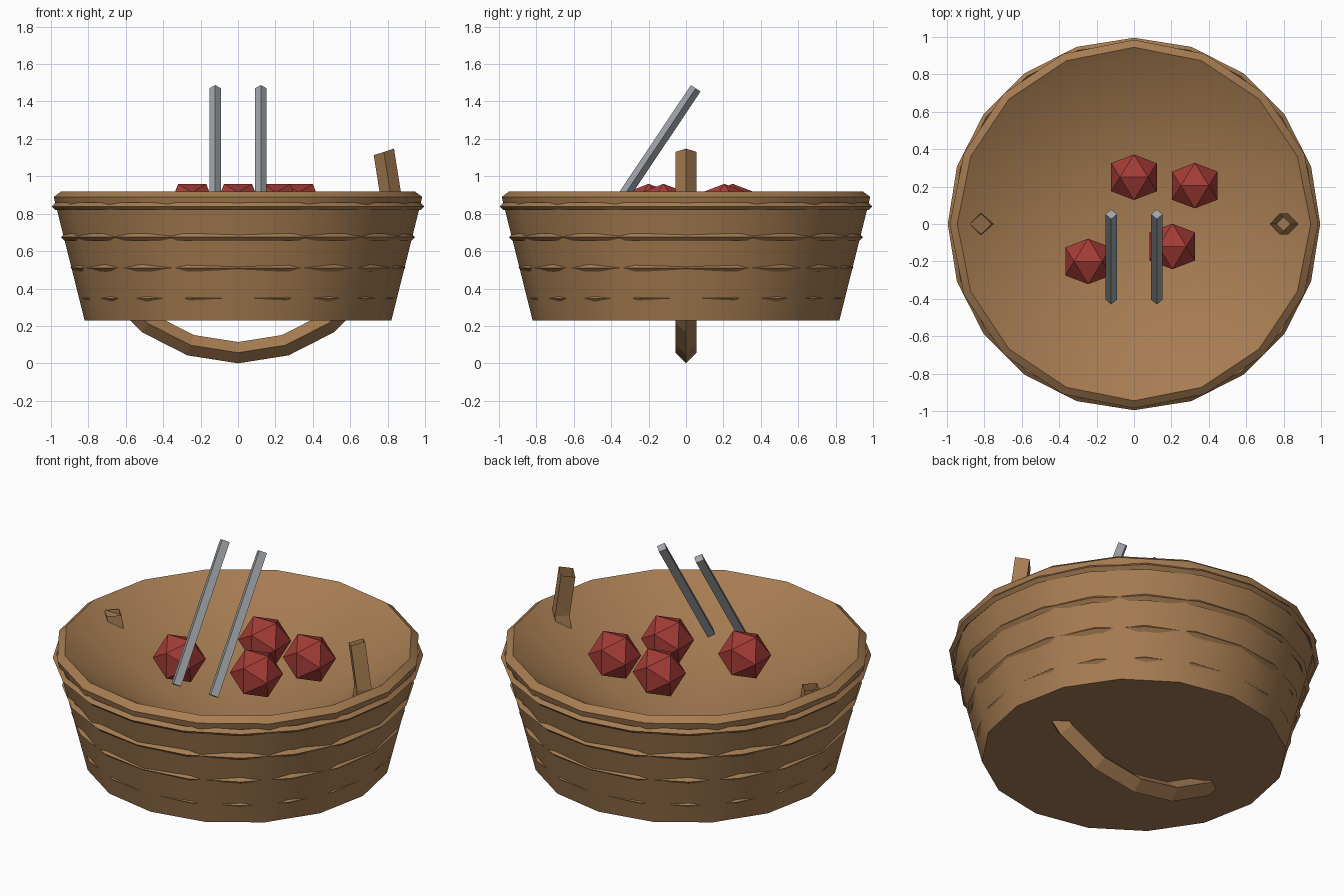
import bpy, bmesh, math
from math import sin, cos, pi, radians
from mathutils import Vector, Matrix

cube = bpy.data.objects.get("Cube")
if cube:
    bpy.data.objects.remove(cube, do_unlink=True)


def material(name, rgb):
    mat = bpy.data.materials.new(name)
    mat.use_nodes = True
    mat.diffuse_color = (*rgb, 1)
    mat.node_tree.nodes["Principled BSDF"].inputs["Base Color"].default_value = (*rgb, 1)
    return mat


WOOD = material("woven_brown", (0.381, 0.202, 0.084))
RED = material("berry_red", (0.37, 0.045, 0.037))
GREY = material("metal_grey", (0.35, 0.375, 0.40))


def finish(name, bm, mat, smooth=False):
    mesh = bpy.data.meshes.new(name)
    bm.to_mesh(mesh)
    bm.free()
    mesh.materials.append(mat)
    obj = bpy.data.objects.new(name, mesh)
    bpy.context.collection.objects.link(obj)
    if smooth:
        bpy.ops.object.select_all(action="DESELECT")
        obj.select_set(True)
        bpy.context.view_layer.objects.active = obj
        bpy.ops.object.shade_smooth_by_angle(angle=radians(32))
    return obj


def lathe(name, profile, sides, mat):
    """Spin (radius, z) points around z; points on the axis become poles."""
    bm = bmesh.new()
    points = [bm.verts.new((r, 0, z)) for r, z in profile]
    edges = [bm.edges.new(pair) for pair in zip(points, points[1:])]
    bmesh.ops.spin(bm, geom=points + edges, cent=(0, 0, 0), axis=(0, 0, 1),
                   angle=2 * pi, steps=sides, use_duplicate=False)
    bmesh.ops.remove_doubles(bm, verts=bm.verts, dist=0.0005)
    bmesh.ops.recalc_face_normals(bm, faces=bm.faces)
    return finish(name, bm, mat, smooth=True)


# Basket: flat base, flaring wall, bevelled lip and conical hollow
lathe("basket", [(0, 0.23), (0.82, 0.23), (0.985, 0.89), (0.945, 0.92), (0, 0.34)], 16, WOOD)

# Woven bands: thin diamond hoops breaking through the wall
for i in range(4):
    outer, z, t = 0.847 + 0.0495 * i, 0.347 + 0.164 * i, 0.02
    hoop = [(outer, z), (outer - t, z + t), (outer - 2 * t, z), (outer - t, z - t), (outer, z)]
    lathe(f"band_{i + 1}", hoop, 20, WOOD)

# Handle: open diamond tube swept under the basket, ending higher on its left
bm = bmesh.new()
radius, tube, centre, steps = 0.82, 0.057, 0.877, 11
rings = []
for i in range(steps + 1):
    a = pi + radians(18) * i
    ring = []
    for j in range(4):
        r = radius + tube * cos(j * pi / 2)
        ring.append(bm.verts.new((r * cos(a), tube * sin(j * pi / 2), centre + r * sin(a))))
    rings.append(ring)
for one, two in zip(rings, rings[1:]):
    for j in range(4):
        k = (j + 1) % 4
        bm.faces.new((one[j], one[k], two[k], two[j]))
bmesh.ops.recalc_face_normals(bm, faces=bm.faces)
finish("handle", bm, WOOD)

# Berries: icosahedra with an edge on top
phi = (1 + 5 ** 0.5) / 2
size = 0.143 / math.hypot(1, phi)
for i, (x, y) in enumerate([(0, 0.25), (0.325, 0.205), (-0.245, -0.2), (0.205, -0.12)]):
    bm = bmesh.new()
    for a in (-1, 1):
        for b in (-phi, phi):
            for corner in ((a, 0, b), (0, b, a), (b, a, 0)):
                bm.verts.new(Vector(corner) * size)
    bmesh.ops.convex_hull(bm, input=bm.verts)
    bmesh.ops.recalc_face_normals(bm, faces=bm.faces)
    finish(f"berry_{i + 1}", bm, RED).location = (x, y, 0.838)

# Sticks: a leaning pair with diamond section
for side, x in (("right", -0.122), ("left", 0.122)):
    bm = bmesh.new()
    bmesh.ops.create_cone(bm, cap_ends=True, segments=4, radius1=0.031, radius2=0.031, depth=0.82)
    corner = max(bm.verts, key=lambda v: v.co.x).co
    bm.transform(Matrix.Rotation(-math.atan2(corner.y, corner.x), 4, "Z"))
    stick = finish(f"{side}_stick", bm, GREY)
    stick.location = (x, -0.176, 1.13)
    stick.rotation_euler = (-0.59, 0, 0)
